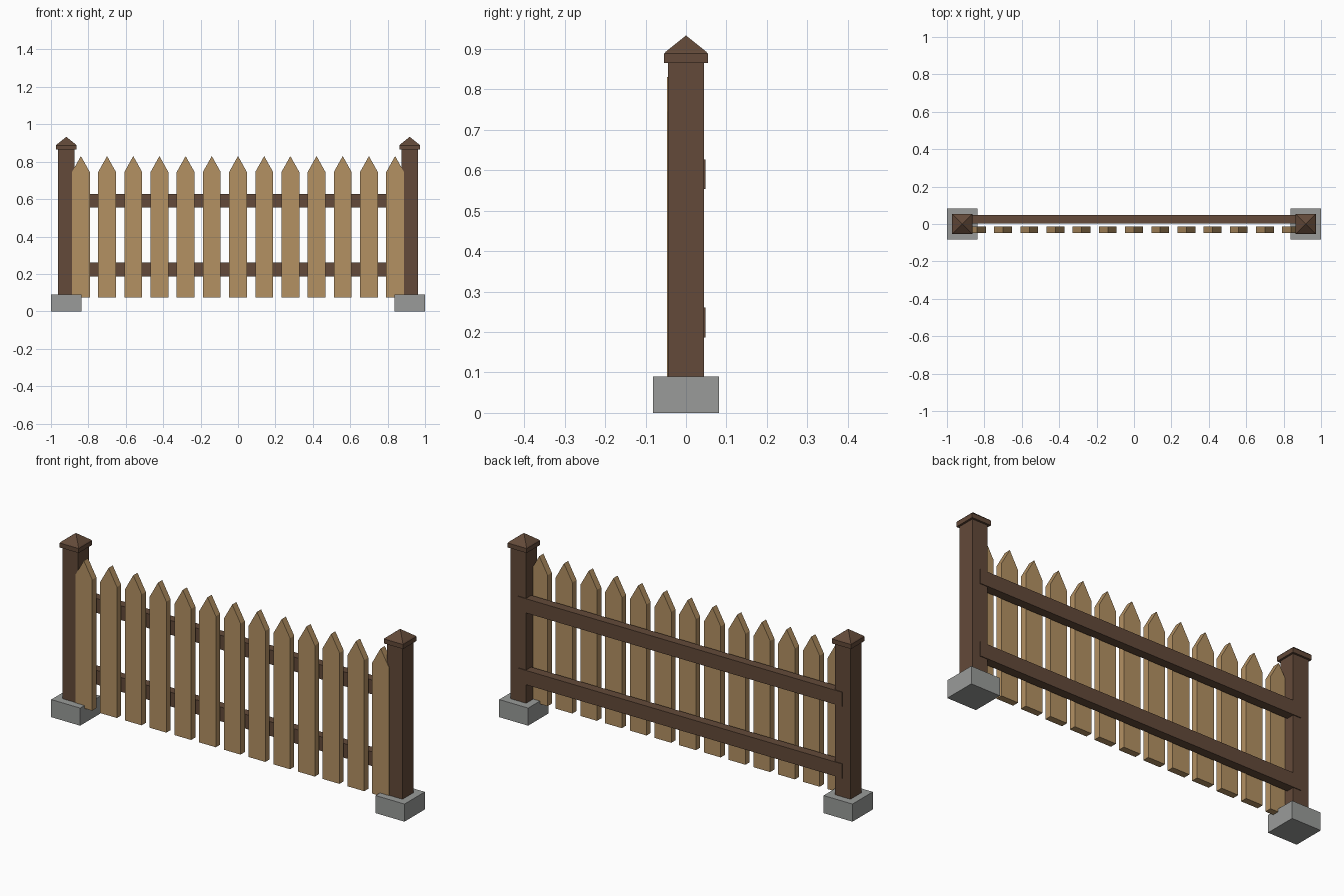
import bpy
import bmesh
from mathutils import Vector

cube = bpy.data.objects.get("Cube")
if cube:
    bpy.data.objects.remove(cube, do_unlink=True)


def material(name, rgb):
    mat = bpy.data.materials.new(name)
    mat.use_nodes = True
    mat.diffuse_color = (*rgb, 1)
    mat.node_tree.nodes["Principled BSDF"].inputs["Base Color"].default_value = (*rgb, 1)
    return mat


DARK = material("dark_brown_wood", (0.125, 0.068, 0.041))
TAN = material("tan_wood", (0.455, 0.283, 0.124))
STONE = material("grey_concrete", (0.32, 0.33, 0.32))


def finish(name, bm, mat):
    bmesh.ops.recalc_face_normals(bm, faces=bm.faces)
    mesh = bpy.data.meshes.new(name)
    bm.to_mesh(mesh)
    bm.free()
    mesh.materials.append(mat)
    obj = bpy.data.objects.new(name, mesh)
    bpy.context.collection.objects.link(obj)
    return obj


def box(name, low, high, mat):
    low, high = Vector(low), Vector(high)
    bm = bmesh.new()
    bmesh.ops.create_cube(bm, size=1)
    bmesh.ops.scale(bm, vec=high - low, verts=bm.verts)
    bmesh.ops.translate(bm, vec=(low + high) / 2, verts=bm.verts)
    return finish(name, bm, mat)


def square_block(name, x, half, bottom, top, mat):
    return box(name, (x - half, -half, bottom), (x + half, half, top), mat)


def post_cap(name, x):
    # Square slab with a chamfered rim and a pyramid on top
    bm = bmesh.new()
    rings = []
    for half, z in ((0.054, 0.865), (0.054, 0.888), (0.05, 0.893)):
        corners = ((-half, -half), (half, -half), (half, half), (-half, half))
        rings.append([bm.verts.new((x + cx, cy, z)) for cx, cy in corners])
    tip = bm.verts.new((x, 0, 0.933))
    bm.faces.new(rings[0])
    for i in range(4):
        j = (i + 1) % 4
        for a, b in zip(rings, rings[1:]):
            bm.faces.new((a[i], a[j], b[j], b[i]))
        bm.faces.new((rings[-1][i], rings[-1][j], tip))
    return finish(name, bm, DARK)


def picket(name, x):
    # Pointed board outline extruded through its thickness
    w = 0.0475
    outline = ((-w, 0.075), (w, 0.075), (w, 0.745), (0, 0.83), (-w, 0.745))
    bm = bmesh.new()
    face = bm.faces.new([bm.verts.new((x + px, -0.047, pz)) for px, pz in outline])
    result = bmesh.ops.extrude_face_region(bm, geom=[face])
    moved = [g for g in result["geom"] if isinstance(g, bmesh.types.BMVert)]
    bmesh.ops.translate(bm, vec=(0, 0.034, 0), verts=moved)
    return finish(name, bm, TAN)


# Posts with footings and caps
POST_X = 0.918
for side, sign in (("left", 1), ("right", -1)):
    x = sign * POST_X
    square_block(side + "_footing", x, 0.082, 0, 0.09, STONE)
    square_block(side + "_post", x, 0.044, 0.08, 0.87, DARK)
    post_cap(side + "_post_cap", x)

# Horizontal rails behind the pickets
for name, bottom in (("lower_rail", 0.187), ("upper_rail", 0.554)):
    box(name, (-POST_X, 0.003, bottom), (POST_X, 0.048, bottom + 0.073), DARK)

# Pickets
for i in range(13):
    picket(f"picket_{i + 1}", (i - 6) * 0.14)
